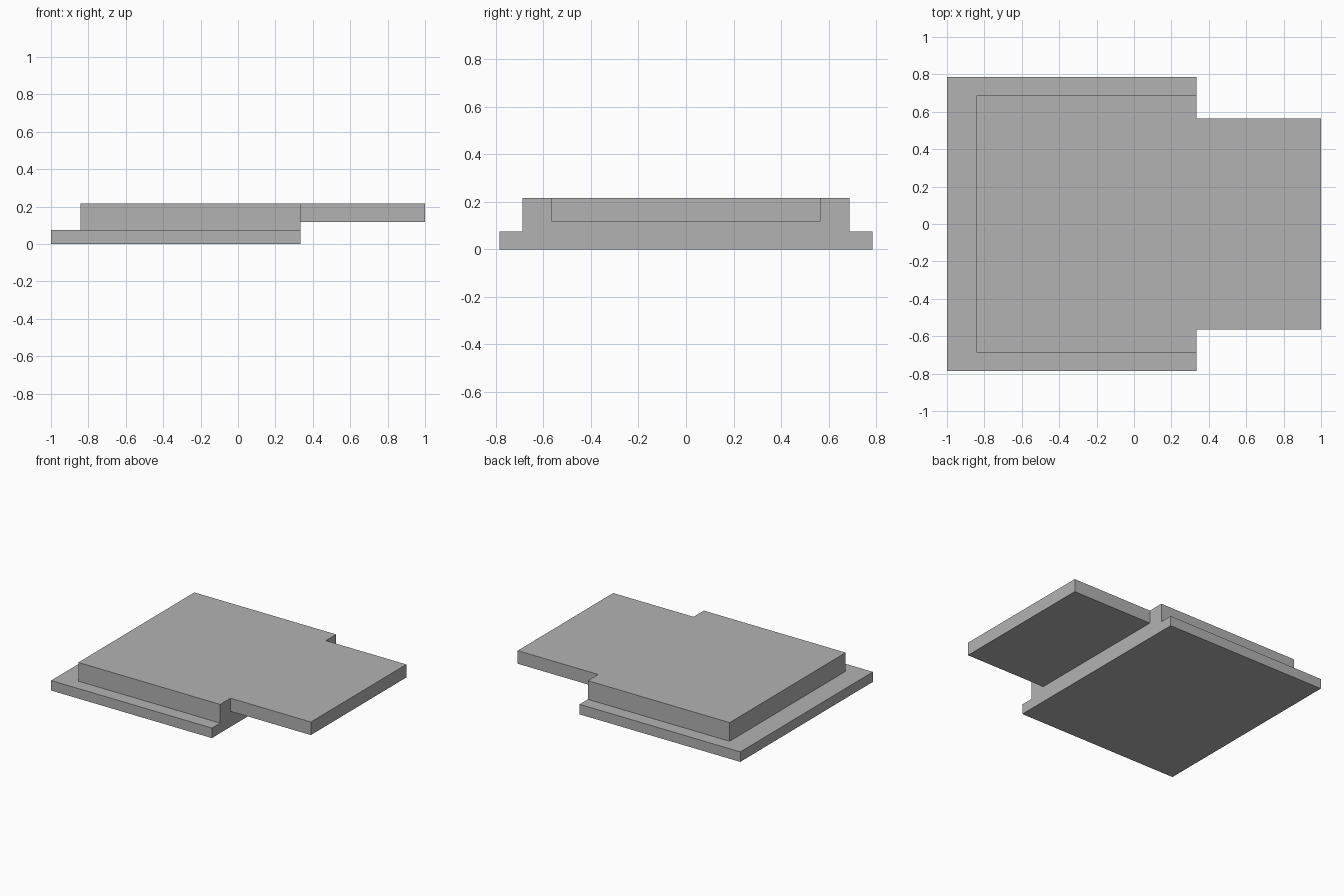
import bpy
import bmesh
from mathutils import Vector

cube = bpy.data.objects.get("Cube")
if cube:
    bpy.data.objects.remove(cube, do_unlink=True)

grey = bpy.data.materials.new("light_grey")
grey.use_nodes = True
colour = (0.448, 0.448, 0.448, 1)
grey.diffuse_color = colour
grey.node_tree.nodes["Principled BSDF"].inputs["Base Color"].default_value = colour

STEP_X = 0.333   # shared end of the base and the raised block
TOP = 0.215


def box(name, x0, x1, half_y, z0, z1):
    """Box spanning x0..x1 and z0..z1, symmetric in y."""
    bm = bmesh.new()
    bmesh.ops.create_cube(bm, size=1)
    bmesh.ops.scale(bm, verts=bm.verts, vec=(x1 - x0, 2 * half_y, z1 - z0))
    bmesh.ops.translate(bm, verts=bm.verts,
                        vec=Vector(((x0 + x1) / 2, 0, (z0 + z1) / 2)))
    mesh = bpy.data.meshes.new(name)
    bm.to_mesh(mesh)
    bm.free()
    mesh.materials.append(grey)
    obj = bpy.data.objects.new(name, mesh)
    bpy.context.collection.objects.link(obj)
    return obj


# Wide base flange, raised block and overhanging tongue
body = box("stepped_plate", -1, STEP_X, 0.785, 0, 0.075)
block = box("raised_block", -0.843, STEP_X, 0.687, 0, TOP)
tongue = box("tongue", 0, 1, 0.565, 0.117, TOP)

# Fuse the parts into one seamless solid
bpy.context.view_layer.objects.active = body
for part in (block, tongue):
    mod = body.modifiers.new("join_" + part.name, 'BOOLEAN')
    mod.operation = 'UNION'
    mod.solver = 'EXACT'
    mod.object = part
    bpy.ops.object.modifier_apply(modifier=mod.name)
    bpy.data.objects.remove(part, do_unlink=True)

# Clear leftover seams on flat faces
bm = bmesh.new()
bm.from_mesh(body.data)
bmesh.ops.dissolve_limit(bm, angle_limit=0.01, verts=bm.verts, edges=bm.edges)
bm.to_mesh(body.data)
bm.free()
